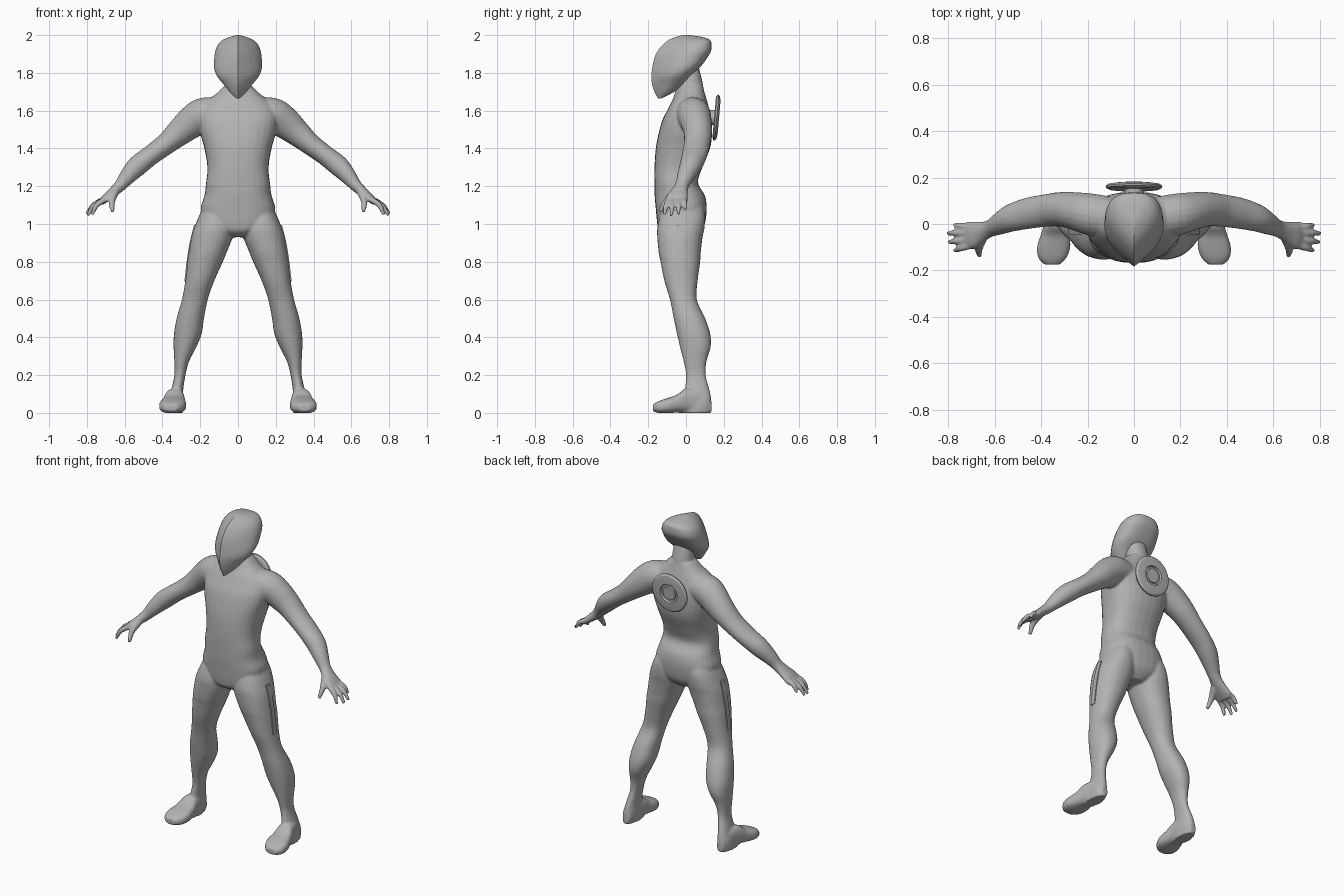
import bpy, bmesh, math
from mathutils import Vector, Matrix

if "Cube" in bpy.data.objects:
    bpy.data.objects.remove(bpy.data.objects["Cube"])

grey = bpy.data.materials.new("suit_grey")
grey.diffuse_color = (0.45, 0.45, 0.45, 1)
grey.use_nodes = True
grey.node_tree.nodes["Principled BSDF"].inputs["Base Color"].default_value = grey.diffuse_color


def finish(name, bm, angle=None):
    bmesh.ops.recalc_face_normals(bm, faces=bm.faces)
    me = bpy.data.meshes.new(name)
    bm.to_mesh(me)
    bm.free()
    me.materials.append(grey)
    ob = bpy.data.objects.new(name, me)
    bpy.context.collection.objects.link(ob)
    if angle:
        bpy.ops.object.select_all(action='DESELECT')
        ob.select_set(True)
        bpy.context.view_layer.objects.active = ob
        bpy.ops.object.shade_smooth_by_angle(angle=math.radians(angle))
    return ob


def refine(rows, k=4):
    """Catmull-Rom interpolation of section rows."""
    out, n = [], len(rows)
    for i in range(n - 1):
        p = [rows[max(0, min(n - 1, i + d))] for d in (-1, 0, 1, 2)]
        for s in range(k):
            t = s / k
            out.append([0.5 * (2*b + (c - a)*t + (2*a - 5*b + 4*c - d)*t*t
                        + (3*b - a - 3*c + d)*t**3) for a, b, c, d in zip(*p)])
    return out + [list(rows[-1])]


def loft(bm, rings, mirror=False):
    for sx in ((1, -1) if mirror else (1,)):
        vs = [[bm.verts.new((p[0] * sx, p[1], p[2])) for p in r] for r in rings]
        n = len(vs[0])
        for a, b in zip(vs, vs[1:]):
            for i in range(n):
                bm.faces.new((a[i], a[(i+1) % n], b[(i+1) % n], b[i]))
        bm.faces.new(vs[0])
        bm.faces.new(vs[-1])


def oval(c, u, v, power=2.0, n=28):
    ring = []
    for i in range(n):
        a = 2 * math.pi * i / n
        ca, sa = math.cos(a), math.sin(a)
        ring.append(c + u * math.copysign(abs(ca) ** (2/power), ca)
                    + v * math.copysign(abs(sa) ** (2/power), sa))
    return ring


def stack(rows, power=2.2):
    """Horizontal sections: z, x0, x1, y front, y back."""
    return [oval(Vector(((a+b)/2, (f+k)/2, z)), Vector(((b-a)/2, 0, 0)),
                 Vector((0, (k-f)/2, 0)), power) for z, a, b, f, k in refine(rows)]


def tube(rows, n=20):
    """Sections along a path: x, y, z, thickness radius, width radius."""
    rows = refine(rows)
    pts = [Vector(r[:3]) for r in rows]
    rings = []
    for i, r in enumerate(rows):
        t = (pts[min(i+1, len(pts)-1)] - pts[max(i-1, 0)]).normalized()
        u = Vector((0, 1, 0))
        u = (u - t * u.dot(t)).normalized()
        rings.append(oval(pts[i], u * r[4], t.cross(u) * r[3], 2.0, n))
    return rings


# Body: torso, neck, legs, feet, arms and hands fused into one skin
bm = bmesh.new()
torso = [(.93, .05, -.10, .05), (.96, .12, -.14, .08), (1.0, .18, -.152, .10),
         (1.08, .198, -.16, .11), (1.15, .178, -.166, .10), (1.22, .169, -.167, .063),
         (1.3, .162, -.167, .087), (1.4, .178, -.16, .127), (1.48, .20, -.145, .138),
         (1.55, .21, -.125, .135), (1.6, .20, -.10, .125), (1.65, .165, -.075, .112),
         (1.69, .115, -.05, .10), (1.73, .075, -.035, .09)]
loft(bm, stack([(z, -w, w, f, k) for z, w, f, k in torso], 2.4))
loft(bm, stack([(1.62, -.074, .074, -.085, .09), (1.72, -.066, .066, -.05, .092),
                (1.79, -.06, .06, -.03, .078), (1.86, -.05, .05, -.03, .06)]))

leg = [(1.12, .04, .165, -.10, .08), (1.05, .03, .203, -.135, .10),
       (.98, .022, .232, -.152, .098), (.93, .028, .247, -.152, .088),
       (.85, .06, .26, -.145, .078), (.8, .08, .268, -.135, .075),
       (.7, .125, .279, -.115, .062), (.6, .16, .297, -.085, .057),
       (.5, .18, .325, -.065, .102), (.42, .192, .339, -.048, .128),
       (.35, .22, .341, -.032, .131), (.27, .26, .337, -.012, .108),
       (.2, .278, .337, 0, .104), (.12, .29, .355, -.008, .125),
       (.06, .287, .373, -.03, .135), (0, .293, .373, -.04, .13)]
loft(bm, stack(leg), True)

# foot sections: y, x0, x1, z0, z1
foot = [(.135, .31, .35, 0, .06), (.08, .29, .367, 0, .12), (0, .284, .387, .004, .128),
        (-.05, .277, .402, .002, .095), (-.10, .274, .417, -.002, .078),
        (-.145, .29, .412, 0, .062), (-.175, .32, .385, .008, .045)]
loft(bm, [oval(Vector(((a+b)/2, y, (c+d)/2)), Vector(((b-a)/2, 0, 0)),
               Vector((0, 0, (d-c)/2)), 2.7) for y, a, b, c, d in refine(foot)], True)

arm = [(.12, .03, 1.588, .085, .09), (.19, .042, 1.575, .091, .09),
       (.25, .055, 1.535, .085, .082), (.31, .063, 1.485, .072, .075),
       (.38, .058, 1.425, .058, .07), (.46, .045, 1.365, .053, .067),
       (.53, .025, 1.31, .055, .059), (.58, 0, 1.257, .045, .047),
       (.62, -.02, 1.208, .033, .037), (.66, -.035, 1.17, .027, .046),
       (.70, -.047, 1.137, .022, .06), (.725, -.05, 1.112, .015, .054)]
loft(bm, tube(arm), True)

# fingers: base y, middle y, tip x, y, z
for by, my, tx, ty, tz in ((-.092, -.105, .772, -.115, 1.048), (-.065, -.073, .797, -.078, 1.045),
                           (-.037, -.038, .802, -.04, 1.052), (-.012, -.008, .772, -.004, 1.074)):
    mid = (.71 + tx) / 2 + .008
    loft(bm, tube([(.70, by, 1.132, .016, .016), (mid, my, (1.13 + tz) / 2 + .01, .0145, .0145),
                   (tx, ty, tz, .009, .009)], 10), True)
loft(bm, tube([(.65, -.055, 1.17, .022, .024), (.668, -.105, 1.12, .018, .018),
               (.663, -.138, 1.063, .010, .010)], 12), True)

body = finish("body", bm)
rm = body.modifiers.new("fuse", 'REMESH')
rm.mode = 'VOXEL'
rm.voxel_size = 0.007
rm.use_smooth_shade = True
sm = body.modifiers.new("soften", 'SMOOTH')
sm.factor = 0.5
sm.iterations = 4

# Helmet: pointed visor ridge in front, blunt back, underside slanting to the chin
helmet = [(1.665, .008, -.148, -.13), (1.70, .045, -.167, -.062), (1.74, .077, -.18, -.01),
          (1.785, .112, -.183, .028), (1.83, .127, -.178, .075), (1.88, .125, -.167, .112),
          (1.915, .12, -.15, .132), (1.95, .106, -.122, .135), (1.975, .08, -.09, .126),
          (1.99, .045, -.055, .085), (2.0, .008, -.012, .02)]
rings = []
for z, w, f, k in refine(helmet):
    m = f + .62 * (k - f)
    ring = []
    for i in range(40):
        a = 2 * math.pi * i / 40
        c, s = math.cos(a), math.sin(a)
        if c > 0:
            x, y = math.copysign(w * (1 - c ** 1.6), s), m + (f - m) * c
        else:
            x, y = math.copysign(w * abs(s) ** .75, s), m + (k - m) * abs(c) ** .75
        ring.append(Vector((x, y, z)))
    rings.append(ring)
bm = bmesh.new()
loft(bm, rings)
finish("helmet", bm, 35)

# Back disc: turned ring with a groove and a raised hub, tilted with the back
profile = [(.001, .008), (.042, .008), (.045, 0), (.056, 0), (.060, .012), (.085, .012),
           (.112, .008), (.122, 0), (.120, -.008), (.108, -.014), (.001, -.014)]
bm = bmesh.new()
loft(bm, [[Vector((r * math.cos(2*math.pi*i/48), h, r * math.sin(2*math.pi*i/48)))
           for i in range(48)] for r, h in profile])
bm.transform(Matrix.Translation((0, .163, 1.563)) @ Matrix.Rotation(math.radians(-5), 4, 'X'))
finish("back_disc", bm, 25)

# Mount joining the disc to the back
bm = bmesh.new()
bmesh.ops.create_cone(bm, cap_ends=True, segments=24, radius1=.04, radius2=.04, depth=.05,
                      matrix=Matrix.Translation((0, .135, 1.563)) @ Matrix.Rotation(math.pi/2, 4, 'X'))
finish("disc_mount", bm, 30)

# Thin strips down the outer thighs
bm = bmesh.new()
strip = [(.695, .284), (.80, .272), (.90, .256), (.995, .233)]
loft(bm, [[Vector((x + dx, y, z)) for dx, y in ((-.02, -.048), (0, -.048), (0, -.016), (-.02, -.016))]
          for z, x in refine(strip)], True)
finish("thigh_strips", bm, 30)
